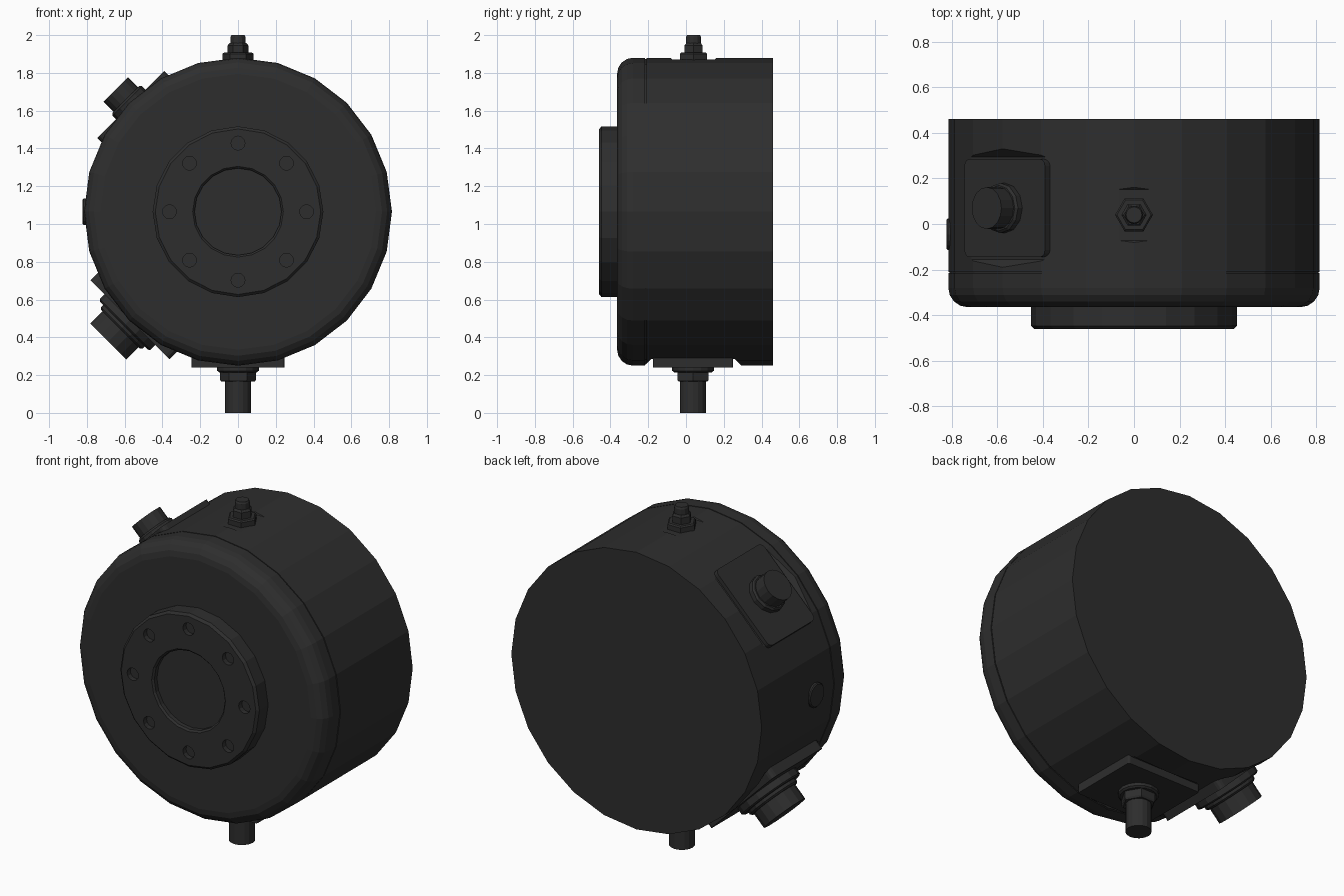
import bpy, bmesh, math
from mathutils import Matrix, Vector

cube = bpy.data.objects.get("Cube")
if cube:
    bpy.data.objects.remove(cube)

mat = bpy.data.materials.new("charcoal black")
mat.use_nodes = True
colour = (0.027, 0.027, 0.027, 1)
mat.diffuse_color = colour
mat.node_tree.nodes["Principled BSDF"].inputs["Base Color"].default_value = colour

CENTRE = Vector((0, 0, 1.065))
RADIUS = 0.815


def frame(out, y=0.0):
    """Axes with z pointing away from the drum axis along out."""
    z = Vector(out).normalized()
    side = Vector((0, 0, 1)) if abs(z.y) > 0.5 else Vector((0, 1, 0))
    x = side.cross(z)
    m = Matrix((x, side, z)).transposed().to_4x4()
    m.translation = CENTRE + Vector((0, y, 0))
    return m


def finish(name, bm, matrix):
    bmesh.ops.transform(bm, matrix=matrix, verts=bm.verts)
    bmesh.ops.recalc_face_normals(bm, faces=bm.faces)
    mesh = bpy.data.meshes.new(name)
    bm.to_mesh(mesh)
    bm.free()
    mesh.materials.append(mat)
    ob = bpy.data.objects.new(name, mesh)
    bpy.context.collection.objects.link(ob)
    return ob


def lathe(name, profile, matrix, sides=16):
    """Turn (radius, distance) points around local z and cap both ends."""
    bm = bmesh.new()
    rings = []
    for r, d in profile:
        angles = [math.tau * i / sides for i in range(sides)]
        rings.append([bm.verts.new((r * math.cos(a), r * math.sin(a), d)) for a in angles])
    for a, b in zip(rings, rings[1:]):
        for i in range(sides):
            j = (i + 1) % sides
            bm.faces.new((a[i], a[j], b[j], b[i]))
    bm.faces.new(rings[0])
    bm.faces.new(rings[-1])
    return finish(name, bm, matrix)


def plate(name, half_x, half_y, low, high, matrix, corner=0.03):
    """Flat plate with rounded corners."""
    bm = bmesh.new()
    bmesh.ops.create_cube(bm, size=2)
    for v in bm.verts:
        v.co = (v.co.x * half_x, v.co.y * half_y, high if v.co.z > 0 else low)
    upright = [e for e in bm.edges if abs(e.verts[0].co.z - e.verts[1].co.z) > 0.001]
    bmesh.ops.bevel(bm, geom=upright, offset=corner, segments=3, profile=0.5, affect='EDGES')
    return finish(name, bm, matrix)


def cut(target, cutter):
    cutter.hide_render = True
    mod = target.modifiers.new("cut", 'BOOLEAN')
    mod.operation = 'DIFFERENCE'
    mod.solver = 'EXACT'
    mod.object = cutter
    bpy.context.view_layer.objects.active = target
    bpy.ops.object.modifier_apply(modifier=mod.name)
    bpy.data.objects.remove(cutter)


def flatten(target, half_y, floor, matrix):
    """Cut a flat seat with sloping ends into the drum."""
    bm = bmesh.new()
    bmesh.ops.create_cube(bm, size=2)
    depth = 0.15
    for v in bm.verts:
        top = v.co.z > 0
        v.co = (v.co.x * 0.5, v.co.y * (half_y + (depth if top else 0)),
                floor + (depth if top else 0))
    cut(target, finish("seat_cutter", bm, matrix))


front = frame((0, -1, 0))
up, down = frame((0, 0, 1), 0.04), frame((0, 0, -1), 0.037)
upper, lower = frame((-1, 0, 1), 0.07), frame((-1, 0, -1), 0.065)

# Drum with a thin seam and a rounded front edge
seam = 0.213
drum_profile = [(RADIUS, -0.46), (RADIUS, seam - 0.003), (RADIUS - 0.006, seam - 0.003),
                (RADIUS - 0.006, seam + 0.003), (RADIUS, seam + 0.003)]
fillet = 0.085
for i in range(5):
    a = math.radians(90) * i / 4
    drum_profile.append((RADIUS - fillet + fillet * math.cos(a),
                         0.365 - fillet + fillet * math.sin(a)))
drum = lathe("drum_body", drum_profile, front, 24)

# Seats for the fittings
flatten(drum, 0.112, 0.806, up)
flatten(drum, 0.222, 0.78, down)
flatten(drum, 0.225, 0.78, upper)
flatten(drum, 0.245, 0.76, lower)

# Front flange with a shallow bore and a ring of bolt holes
flange = lathe("front_flange", [(0.452, 0.35), (0.452, 0.447), (0.438, 0.46), (0.24, 0.46),
                                (0.23, 0.45), (0.23, 0.425)], front, 20)
for i in range(8):
    a = math.tau * i / 8
    spot = front @ Matrix.Translation((0.363 * math.cos(a), 0.363 * math.sin(a), 0))
    cut(flange, lathe("bolt_cutter", [(0.037, 0.43), (0.037, 0.5)], spot, 12))

# Top nipple
lathe("top_nut", [(0.083, 0.79), (0.083, 0.835), (0.075, 0.842)], up, 6)
lathe("top_collar", [(0.055, 0.83), (0.055, 0.88), (0.045, 0.892)], up, 6)
lathe("top_tip", [(0.04, 0.88), (0.04, 0.925), (0.035, 0.935)], up, 12)

# Bottom plate and stem
plate("bottom_plate", 0.245, 0.212, 0.77, 0.825, down, 0.012)
lathe("bottom_washer", [(0.11, 0.82), (0.11, 0.842), (0.1, 0.85)], down, 16)
lathe("bottom_nut", [(0.095, 0.84), (0.095, 0.89), (0.088, 0.9)], down, 6)
lathe("bottom_stem", [(0.07, 0.88), (0.07, 1.065)], down, 16)

# Upper side connector
plate("upper_plate", 0.25, 0.215, 0.77, 0.803, upper)
lathe("upper_collar", [(0.11, 0.79), (0.11, 0.83), (0.1, 0.84)], upper, 12)
lathe("upper_plug", [(0.092, 0.83), (0.092, 0.915)], upper, 16)

# Lower side connector
plate("lower_plate", 0.295, 0.235, 0.75, 0.808, lower)
lathe("lower_flange", [(0.19, 0.8), (0.19, 0.845), (0.18, 0.853)], lower, 16)
lathe("lower_collar", [(0.155, 0.84), (0.155, 0.87), (0.145, 0.88)], lower, 16)
lathe("lower_plug", [(0.135, 0.86), (0.135, 0.972)], lower, 16)

# Small round cap on the right side
lathe("side_cap", [(0.07, 0.79), (0.07, 0.817), (0.064, 0.823)], frame((-1, 0, 0), -0.045), 16)
